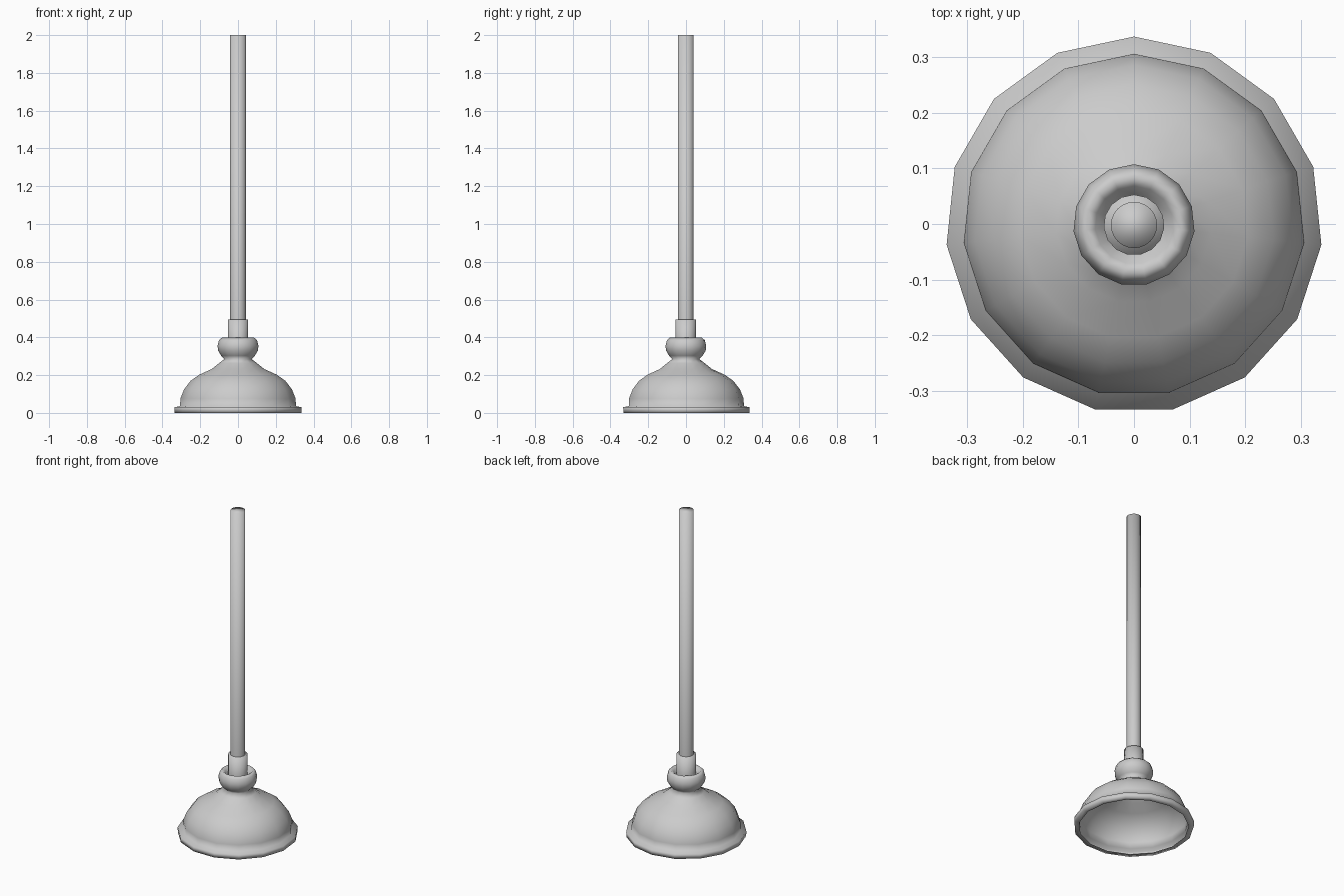
import bpy, bmesh, math

if "Cube" in bpy.data.objects:
    bpy.data.objects.remove(bpy.data.objects["Cube"])


def lathe(name, profile, sides, cap_top=False):
    """Revolve (radius, height) points, listed bottom to top, about z."""
    bm = bmesh.new()
    rings = []
    for r, z in profile:
        ring = []
        for i in range(sides):
            a = math.pi / 2 + 2 * math.pi * i / sides
            ring.append(bm.verts.new((r * math.cos(a), r * math.sin(a) - 0.0018, z)))
        rings.append(ring)
    for lo, hi in zip(rings, rings[1:]):
        for i in range(sides):
            j = (i + 1) % sides
            bm.faces.new((lo[i], lo[j], hi[j], hi[i]))
    if cap_top:
        bm.faces.new(rings[-1])
    for f in bm.faces:
        f.smooth = True
    mesh = bpy.data.meshes.new(name)
    bm.to_mesh(mesh)
    bm.free()
    obj = bpy.data.objects.new(name, mesh)
    bpy.context.collection.objects.link(obj)
    return obj


# Rubber cup: thin open shell with lip, dome, neck, bulb and recessed bulb top
lathe("rubber_cup", [
    (0.308, 0.0), (0.337, 0.0), (0.338, 0.03), (0.308, 0.036),
    (0.307, 0.075), (0.287, 0.125), (0.252, 0.17), (0.205, 0.203), (0.14, 0.232),
    (0.10, 0.264), (0.072, 0.285), (0.090, 0.303), (0.106, 0.33),
    (0.109, 0.355), (0.101, 0.385), (0.086, 0.398), (0.070, 0.385), (0.054, 0.365),
], 15)

# Sleeve gripping the handle
lathe("handle_sleeve", [(0.0545, 0.365), (0.0545, 0.495)], 15, cap_top=True)

# Long handle
lathe("handle", [(0.0415, 0.38), (0.0415, 2.0)], 24, cap_top=True)
